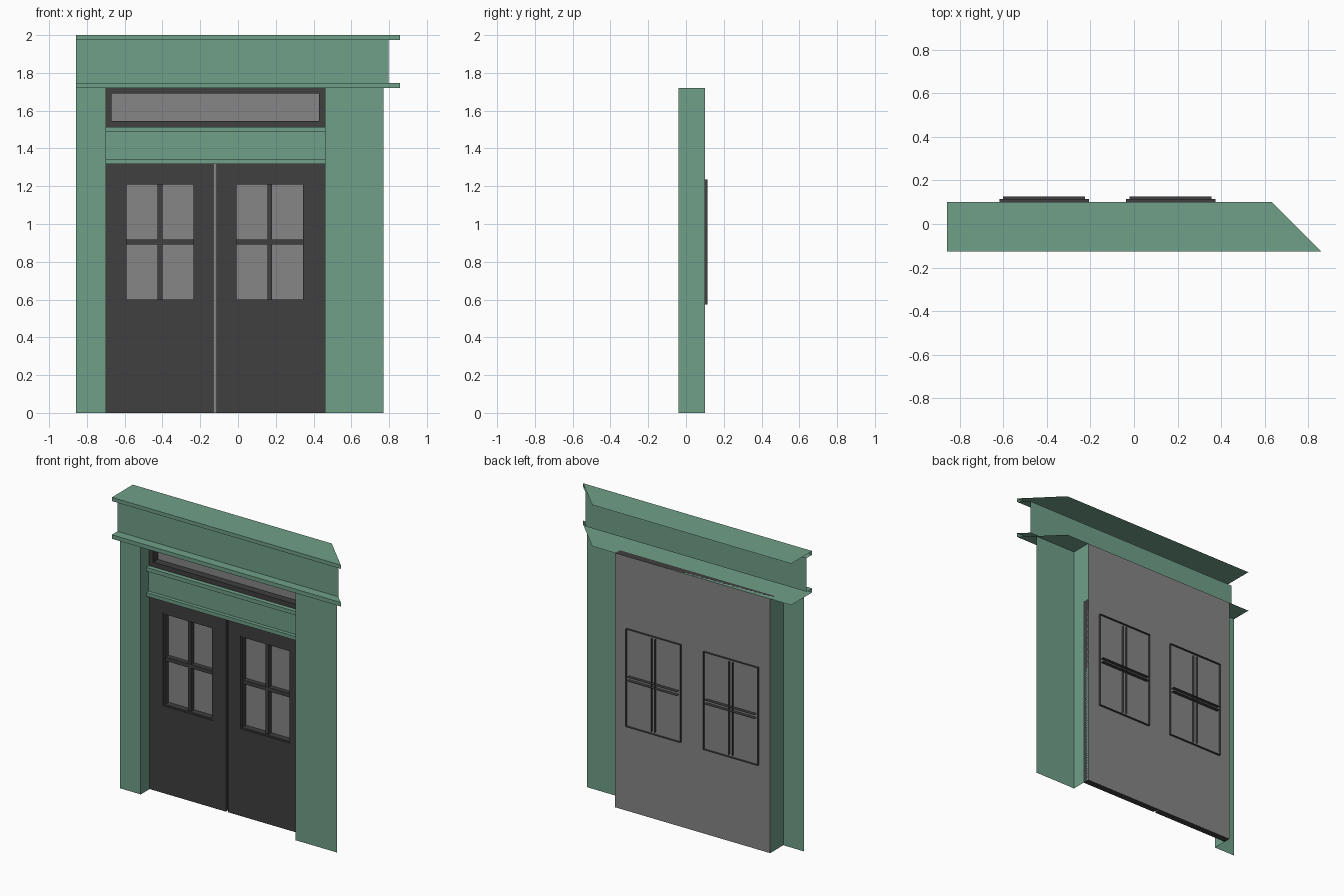
import bpy

if "Cube" in bpy.data.objects:
    bpy.data.objects.remove(bpy.data.objects["Cube"])

def material(name, c):
    m = bpy.data.materials.new(name)
    m.diffuse_color = (*c, 1)
    m.use_nodes = True
    m.node_tree.nodes["Principled BSDF"].inputs["Base Color"].default_value = m.diffuse_color
    return m

GREEN = material("green_paint", (0.16, 0.35, 0.25))
DARK = material("dark_wood", (0.05, 0.05, 0.05))
GLASS = material("grey_glass", (0.24, 0.24, 0.24))

def mesh(name, verts, faces, mat):
    me = bpy.data.meshes.new(name)
    me.from_pydata(verts, [], faces)
    me.materials.append(mat)
    ob = bpy.data.objects.new(name, me)
    bpy.context.collection.objects.link(ob)
    return ob

def strip(name, a, b, mat):
    """Open sheet joining two matching rows of points."""
    n = len(a)
    return mesh(name, a + b, [(i, i + 1, n + i + 1, n + i) for i in range(n - 1)], mat)

def rect(x0, x1, z0, z1, y):
    return [(x0, y, z0), (x1, y, z0), (x1, y, z1), (x0, y, z1)]

def ring(name, outer, inner, y, y_outer, y_inner, mat):
    """Flat rectangular frame with outer and inner walls, open at the back."""
    v = rect(*outer, y_outer) + rect(*outer, y) + rect(*inner, y) + rect(*inner, y_inner)
    f = [(r + i, r + (i + 1) % 4, r + 4 + (i + 1) % 4, r + 4 + i)
         for r in (0, 4, 8) for i in range(4)]
    return mesh(name, v, f, mat)

LEFT, RIGHT = -0.70, 0.46      # doorway sides
BACK = 0.10                    # glazing plane
MID = (LEFT + RIGHT) / 2 - 0.002

# Cornice: profile swept along x, mitred at the right end
cornice = [(BACK, 2.0), (-0.125, 2.0), (-0.125, 1.975), (-0.065, 1.975),
           (-0.065, 1.747), (-0.125, 1.747), (-0.125, 1.72), (BACK, 1.72)]
strip("cornice", [(-0.857, y, z) for y, z in cornice],
      [(0.732 - y, y, z) for y, z in cornice], GREEN)

# Pillars: front sheet plus return into the doorway
for name, path in (("left_pillar", [(-0.857, -0.04), (LEFT, -0.04), (LEFT, BACK)]),
                   ("right_pillar", [(RIGHT, BACK), (RIGHT, -0.04), (0.77, -0.04)])):
    strip(name, [(x, y, 1.72) for x, y in path], [(x, y, 0) for x, y in path], GREEN)

# Rail between the doors and the transom window
rail = [(BACK, 1.513), (0.02, 1.513), (0.02, 1.487), (0.045, 1.487),
        (0.045, 1.343), (0.02, 1.343), (0.02, 1.318), (BACK, 1.318)]
strip("door_head_rail", [(LEFT, y, z) for y, z in rail],
      [(RIGHT, y, z) for y, z in rail], GREEN)

# Glazing sheet behind everything
mesh("glazing", rect(LEFT, RIGHT, 0, 1.72, BACK), [(0, 1, 2, 3)], GLASS)

# Transom window frame
ring("transom_frame", (LEFT, RIGHT, 1.513, 1.72), (-0.67, 0.43, 1.545, 1.69),
     0.05, BACK, BACK, DARK)

# Door leaves with window frames and glazing bars
WZ = 0.905
for side, s in (("left", -1), ("right", 1)):
    cx = MID + s * 0.29
    x0, x1 = (LEFT, MID - 0.008) if s < 0 else (MID + 0.008, RIGHT)
    ring(side + "_door", (x0, x1, 0, 1.318), (cx - 0.188, cx + 0.188, WZ - 0.315, WZ + 0.315),
         0.055, BACK, BACK, DARK)
    ring(side + "_window_frame", (cx - 0.205, cx + 0.205, WZ - 0.33, WZ + 0.33),
         (cx - 0.177, cx + 0.177, WZ - 0.305, WZ + 0.305), 0.06, 0.115, BACK, DARK)
    h = 0.013
    bar = [(-h, 0.115), (-h, 0.07), (h, 0.07), (h, 0.115)]
    strip(side + "_vertical_bar", [(cx + d, y, WZ + 0.315) for d, y in bar],
          [(cx + d, y, WZ - 0.315) for d, y in bar], DARK)
    bar = [(h, 0.125), (h, 0.068), (-h, 0.068), (-h, 0.125)]
    strip(side + "_horizontal_bar", [(cx - 0.188, y, WZ + d) for d, y in bar],
          [(cx + 0.188, y, WZ + d) for d, y in bar], DARK)
